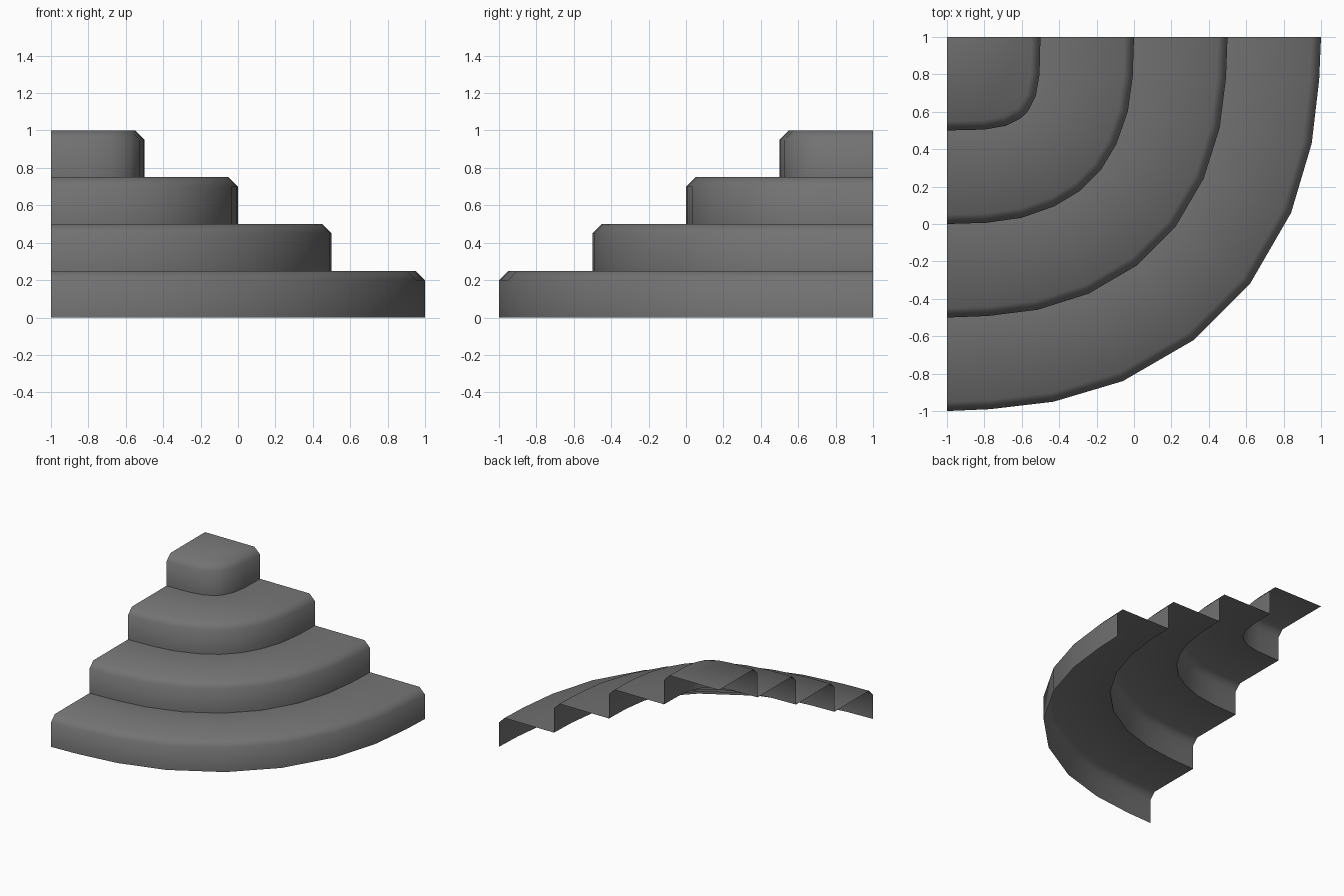
import bpy, bmesh, math

if "Cube" in bpy.data.objects:
    bpy.data.objects.remove(bpy.data.objects["Cube"])

stone = bpy.data.materials.new("dark grey stone")
stone.diffuse_color = (0.17, 0.17, 0.17, 1)
stone.use_nodes = True
stone.node_tree.nodes["Principled BSDF"].inputs["Base Color"].default_value = stone.diffuse_color

# Half outlines of the smallest and largest step, measured from the back-left corner;
# the other half is the same with the axes swapped.
SMALL = [(0, .5), (.2, .495), (.315, .475), (.39, .438), (.405, .425)]
LARGE = [(0, 2), (.23, 1.99), (.57, 1.95), (.94, 1.84), (1.32, 1.62)]


def outline(r, z):
    """Rounded corner curve reaching r from the back-left corner."""
    t = (r - 0.5) / 1.5
    half = [(a[0] + t * (b[0] - a[0]), a[1] + t * (b[1] - a[1]))
            for a, b in zip(SMALL, LARGE)]
    full = half + [(v, u) for u, v in reversed(half)]
    return [(u - 1, 1 - v, z) for u, v in full]


def make_step(name, r, z, last):
    """Open shell: riser, bevelled nosing, then tread back to the next riser."""
    bm = bmesh.new()
    rings = [(r, z), (r, z + .2), (r - .05, z + .25)]
    if not last:
        rings.append((r - .5, z + .25))
    rows = [[bm.verts.new(p) for p in outline(*ring)] for ring in rings]
    for lo, hi in zip(rows, rows[1:]):
        for i in range(len(lo) - 1):
            bm.faces.new((lo[i], lo[i + 1], hi[i + 1], hi[i]))
    if last:  # top landing
        bm.faces.new(rows[-1] + [bm.verts.new((-1, 1, z + .25))])
    me = bpy.data.meshes.new(name)
    bm.to_mesh(me)
    bm.free()
    me.materials.append(stone)
    ob = bpy.data.objects.new(name, me)
    bpy.context.collection.objects.link(ob)
    bpy.ops.object.select_all(action='DESELECT')
    ob.select_set(True)
    bpy.context.view_layer.objects.active = ob
    bpy.ops.object.shade_smooth_by_angle(angle=math.radians(60))


# Four corner steps, bottom to top
for i in range(4):
    make_step(f"corner_step_{i + 1}", 2 - .5 * i, .25 * i, i == 3)
